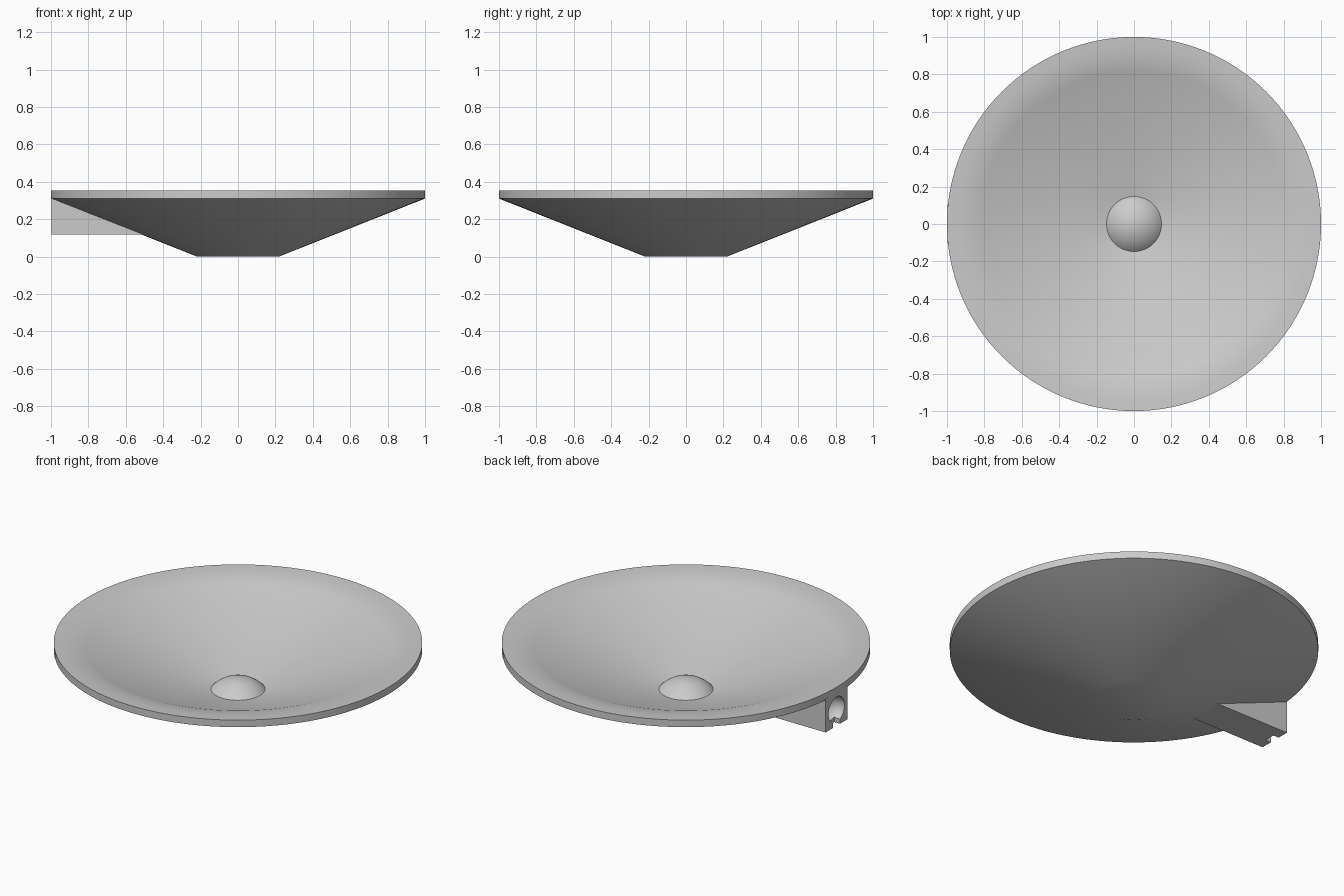
import bpy, bmesh, math
from mathutils import Matrix, Vector

cube = bpy.data.objects.get("Cube")
if cube:
    bpy.data.objects.remove(cube, do_unlink=True)

grey = bpy.data.materials.new("light_grey")
grey.use_nodes = True
grey.diffuse_color = (0.6, 0.6, 0.6, 1)
grey.node_tree.nodes["Principled BSDF"].inputs["Base Color"].default_value = (0.6, 0.6, 0.6, 1)


def add_object(name, bm):
    bmesh.ops.recalc_face_normals(bm, faces=bm.faces)
    mesh = bpy.data.meshes.new(name)
    bm.to_mesh(mesh)
    bm.free()
    mesh.materials.append(grey)
    obj = bpy.data.objects.new(name, mesh)
    bpy.context.collection.objects.link(obj)
    return obj


def smooth(obj):
    bpy.ops.object.select_all(action='DESELECT')
    obj.select_set(True)
    bpy.context.view_layer.objects.active = obj
    bpy.ops.object.shade_smooth_by_angle(angle=math.radians(30))


def lathe(name, profile, steps=128):
    bm = bmesh.new()
    verts = [bm.verts.new((r, 0, z)) for r, z in profile]
    edges = [bm.edges.new(pair) for pair in zip(verts, verts[1:])]
    bmesh.ops.spin(bm, geom=verts + edges, cent=(0, 0, 0), axis=(0, 0, 1),
                   angle=math.tau, steps=steps)
    bmesh.ops.remove_doubles(bm, verts=bm.verts, dist=0.0001)
    obj = add_object(name, bm)
    smooth(obj)
    return obj


def cut(obj, cutter):
    cutter.hide_render = True
    mod = obj.modifiers.new("cut", 'BOOLEAN')
    mod.operation, mod.solver, mod.object = 'DIFFERENCE', 'EXACT', cutter
    bpy.ops.object.select_all(action='DESELECT')
    bpy.context.view_layer.objects.active = obj
    obj.select_set(True)
    bpy.ops.object.modifier_apply(modifier=mod.name)
    bpy.data.objects.remove(cutter, do_unlink=True)


# Shallow dish: flat foot, conical underside, upright rim, softly rolled lip
lathe("dish", [(0, 0), (0.22, 0), (1, 0.31), (1, 0.352), (0.94, 0.349),
               (0.88, 0.341), (0.82, 0.325), (0.147, 0.073), (0, 0.073)])

# Domed centre button
R, base = 0.2, 0.147
edge = math.asin(base / R)
drop = R * math.cos(edge)
dome = [(R * math.sin(edge * i / 12), 0.073 - drop + R * math.cos(edge * i / 12))
        for i in range(13)]
lathe("centre_dome", dome + [(0, 0.073)], 64)

# Wedge bracket tucked under one side of the dish
bm = bmesh.new()
half = 0.103
side = [bm.verts.new((x, -half, z)) for x, z in
        [(-0.997, 0.118), (-0.997, 0.318), (-0.45, 0.128), (-0.45, 0.118)]]
face = bm.faces.new(side)
new = bmesh.ops.extrude_face_region(bm, geom=[face])["geom"]
bmesh.ops.translate(bm, vec=(0, 2 * half, 0),
                    verts=[v for v in new if isinstance(v, bmesh.types.BMVert)])
bracket = add_object("bracket", bm)

# Round socket with a slot below it in the end of the bracket
bm = bmesh.new()
bmesh.ops.create_uvsphere(bm, u_segments=32, v_segments=16, radius=0.077,
                          matrix=Matrix.Translation((-0.985, 0, 0.215)))
cut(bracket, add_object("socket_cutter", bm))
bm = bmesh.new()
bmesh.ops.create_cube(bm, size=1, matrix=Matrix.Translation((-0.985, 0, 0.13))
                      @ Matrix.Diagonal(Vector((0.05, 0.066, 0.09, 1))))
cut(bracket, add_object("slot_cutter", bm))
smooth(bracket)
